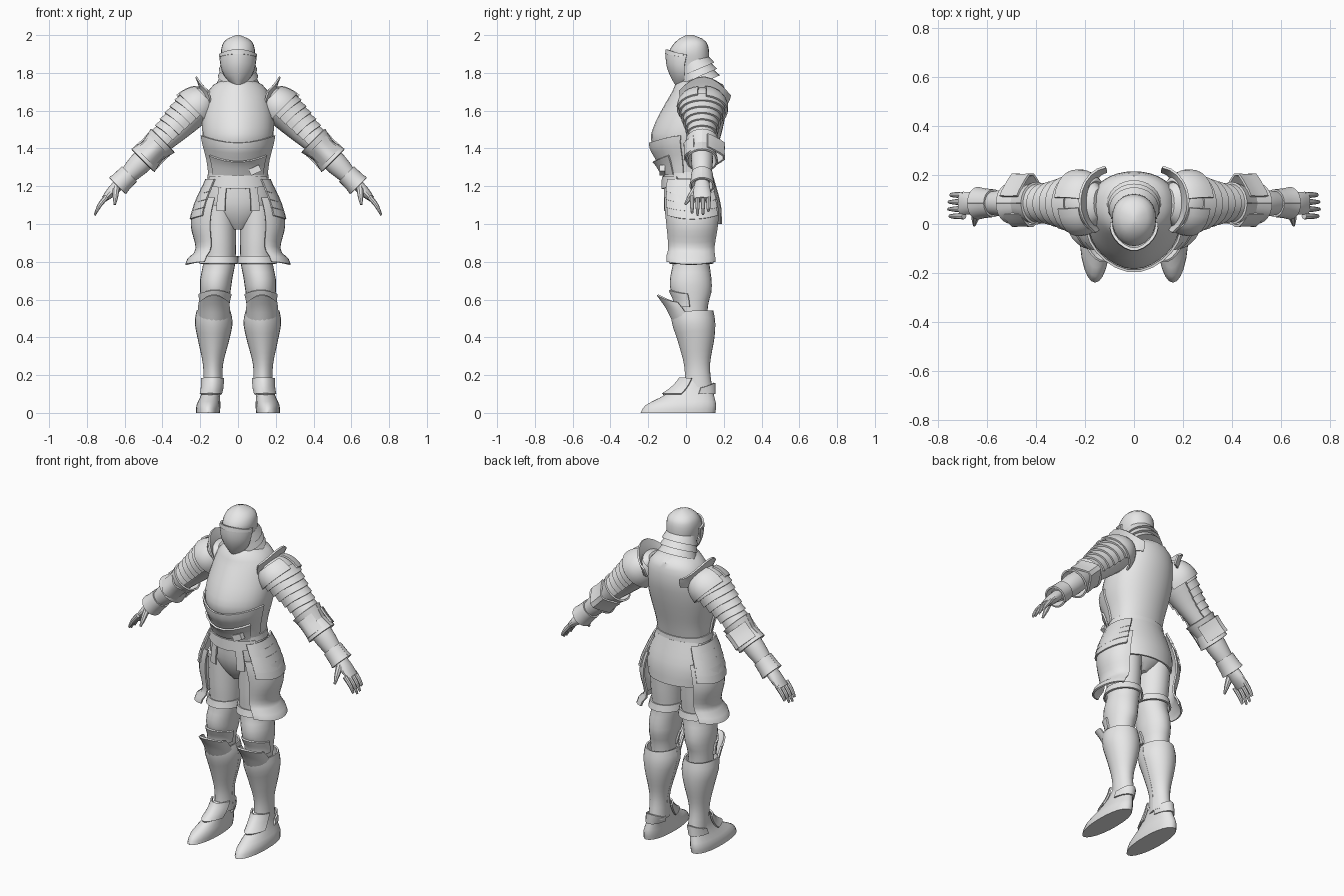
import bpy, bmesh
from math import sin, cos, radians
from mathutils import Matrix, Vector

cube = bpy.data.objects.get("Cube")
if cube:
    bpy.data.objects.remove(cube, do_unlink=True)

shade = .8
steel = bpy.data.materials.new("pale_steel")
steel.use_nodes = True
steel.diffuse_color = (shade, shade, shade, 1)
steel.node_tree.nodes["Principled BSDF"].inputs["Base Color"].default_value = steel.diffuse_color
parts = []


def shift(x=0, y=0, z=0):
    return Matrix.Translation((x, y, z))


def spin(angle, axis):
    return Matrix.Rotation(radians(angle), 4, axis)


def extents(sizes):
    """Expand half sizes into left, right, front and back limits."""
    if len(sizes) == 2:
        width, depth = sizes
        return Vector((-width, width, -depth, depth))
    if len(sizes) == 3:
        width, front, back = sizes
        return Vector((-width, width, front, back))
    return Vector(sizes)


def form(*keys):
    """Smooth body shape: limits of the cross-section at any height."""
    marks = [(key[0], extents(key[1:])) for key in keys]
    last = len(marks) - 1

    def at(height):
        i = max(k for k in range(last) if k == 0 or marks[k][0] <= height)
        (low, a), (high, b) = marks[i], marks[i + 1]
        (below, before), (above, after) = marks[max(i - 1, 0)], marks[min(i + 2, last)]
        span = high - low
        u = min(1, max(0, (height - low) / span))
        v = 1 - u
        rise = (b - before) * (span / (high - below))
        leave = (after - a) * (span / (above - low))
        return (a * (1 + 2 * u) + rise * u) * v * v + (b * (1 + 2 * v) - leave * v) * u * u
    return at


def skin(name, shape, low, high, gap=(0, 0), arc=None, toward=270, peak=0, dip=0, keel=0,
         broad=1, frame=Matrix(), mirror=False, rows=6, sides=24):
    """Cover a stretch of a shape; an arc gives an open plate, no arc a closed solid.
    A broad value under one squares off the back half."""
    bm = bmesh.new()
    start, end = arc or (0, 360)
    steps = max(4, round(sides * (end - start) / 360))
    grid = []
    for k in range(rows + 1):
        f = k / rows
        height = low + (high - low) * f
        left, right, front, back = shape(height)
        grow = gap[0] + (gap[1] - gap[0]) * f
        row = []
        for i in range(steps + 1 if arc else steps):
            a = radians(start + (end - start) * i / steps)
            facing = max(0, cos(a - radians(toward)))
            depth = sin(a) if sin(a) < 0 else sin(a) ** broad
            x = (left + right) / 2 + cos(a) * ((right - left) / 2 + grow)
            y = (front + back) / 2 + depth * ((back - front) / 2 + grow) * (1 + keel * facing ** 8)
            z = height + facing ** 2 * (peak * f + dip * (1 - f))
            row.append(bm.verts.new(frame @ Vector((x, y, z))))
        grid.append(row)
    for under, over in zip(grid, grid[1:]):
        for i in range(steps):
            j = (i + 1) % len(under)
            bm.faces.new((under[i], under[j], over[j], over[i]))
    if not arc:
        bm.faces.new(grid[0][::-1])
        bm.faces.new(grid[-1])
    finish(name, bm, mirror, arc)


def finish(name, bm, mirror=False, open_plate=None):
    bmesh.ops.recalc_face_normals(bm, faces=bm.faces)
    mesh = bpy.data.meshes.new(name)
    bm.to_mesh(mesh)
    bm.free()
    mesh.materials.append(steel)
    obj = bpy.data.objects.new(name, mesh)
    bpy.context.collection.objects.link(obj)
    if open_plate:
        solid = obj.modifiers.new("thickness", 'SOLIDIFY')
        solid.thickness, solid.offset = .01, 0
    if mirror:
        obj.modifiers.new("mirror", 'MIRROR')
    parts.append(obj)


FULL, FRONT, BACK = (-180, 180), (190, 350), (20, 160)

# Helmet, visor and neck lames
head = form((1.74, .07, -.03, .11), (1.84, .08, -.07, .12), (1.91, .09, -.09, .122),
            (1.96, .078, -.06, .11), (1.985, .05, -.03, .08), (2, .01, 0, .04))
visor = form((1.73, .015, -.045, .02), (1.78, .065, -.075, .06), (1.84, .088, -.095, .08),
             (1.92, .095, -.094, .115))
collar = form((0, .112, .108), (.05, .09, .086))
skin("helmet_skull", head, 1.74, 2, broad=.8, rows=14)
skin("visor", visor, 1.73, 1.9, arc=(180, 360), keel=.07, peak=.02)
skin("visor_brow", visor, 1.885, 1.9, gap=(.004, .002), arc=FRONT, keel=.07, peak=.025, dip=.015)
for k in range(3):
    skin("neck_lame", collar, 0, .05, gap=(-.005 * k, -.003 * k), rows=2,
         frame=shift(y=.08 - .01 * k, z=1.745 + .036 * k) @ spin(23, 'X'))

# Breastplate and belly plates
torso = form((1.25, .15, -.11, .13), (1.34, .16, -.135, .15), (1.45, .185, -.175, .18),
             (1.53, .19, -.155, .2), (1.62, .18, -.11, .215), (1.7, .16, -.065, .21),
             (1.745, .12, -.045, .19), (1.77, .07, -.01, .14))
skin("cuirass", torso, 1.25, 1.77, keel=.06, broad=.75, rows=16, sides=32)
skin("belly_plate", torso, 1.27, 1.47, gap=(.004, .008), arc=FRONT, keel=.06, peak=-.04)
skin("lower_belly_plate", torso, 1.26, 1.38, gap=(.008, .014), arc=(215, 325), keel=.06, peak=-.05)
skin("waist_belt", torso, 1.24, 1.275, gap=(.014, .006), broad=.75, rows=2)
buckle = bmesh.new()
bmesh.ops.create_cube(buckle, size=1, matrix=shift(.09, -.125, 1.285) @ spin(-25, 'Y')
                      @ Matrix.Diagonal((.06, .03, .035, 1)))
finish("belt_buckle", buckle)

# Hips
hips = form((.97, .04, -.03, .09), (1.02, .13, -.065, .14), (1.1, .19, -.095, .165),
            (1.25, .15, -.105, .13))
skirt = form((1, .19, -.12, .185), (1.1, .2, -.12, .18), (1.25, .16, -.12, .14))
skin("pelvis", hips, .97, 1.25, rows=8)
skin("front_fauld", skirt, 1.21, 1.25, gap=(.006, .004), arc=(205, 335), dip=-.025)
skin("rear_skirt", skirt, 1, 1.25, arc=(30, 150), broad=.85)
skin("front_strap", skirt, 1.07, 1.23, arc=(290, 304), mirror=True)

# Thighs and the puffed side tassets with their overlapping hip lames
thigh = form((.46, .06, .19, -.04, .11), (.58, .055, .195, -.05, .118), (.64, .04, .2, -.08, .135),
             (.71, .03, .2, -.085, .135), (.79, .015, .185, -.07, .125),
             (.9, .01, .19, -.075, .135), (1.1, .01, .2, -.08, .15))
tasset = form((.8, .06, .275, -.1, .155), (.83, .05, .262, -.1, .155), (.87, .05, .22, -.09, .15),
              (1, .03, .245, -.1, .17), (1.1, .02, .228, -.11, .17), (1.25, 0, .16, -.11, .14))
skin("thigh", thigh, .46, 1.1, rows=18, mirror=True)
skin("thigh_hem", thigh, .79, .83, gap=(.016, .006), arc=FULL, rows=2, mirror=True)
skin("side_tasset", tasset, .8, 1.14, arc=(-85, 75), toward=0, dip=-.015, rows=12, mirror=True)
for k in range(4):
    base = 1.05 + .042 * k
    skin("hip_lame", tasset, base, base + .06, gap=(.01, .002), arc=(-62, 62), toward=0,
         dip=-.025, rows=2, mirror=True)

# Knees, greaves and shoes
greave = form((.12, .085, .178, 0, .135), (.25, .085, .18, 0, .122), (.4, .048, .21, -.035, .146),
              (.48, .033, .224, -.06, .15), (.54, .045, .215, -.07, .14))
wing = form((.49, .045, .21, -.065, .13), (.54, .045, .21, -.1, .12), (.585, .05, .205, -.145, .1))
shoe = form((0, .096, .222, -.24, .155), (.04, .093, .22, -.215, .16), (.085, .095, .2, -.13, .15),
            (.13, .09, .185, -.06, .14), (.18, .09, .178, -.01, .13))
skin("greave", greave, .12, .54, arc=FULL, keel=.06, peak=-.02, rows=12, mirror=True)
skin("knee_wing", wing, .49, .585, arc=FRONT, keel=.06, peak=.04, mirror=True)
skin("knee_cap", thigh, .56, .63, gap=(.008, .006), arc=FRONT, keel=.05, peak=.02, mirror=True)
skin("shoe", shoe, 0, .18, broad=.8, rows=9, mirror=True)
skin("ankle_guard", shoe, .1, .185, gap=(.008, .016), arc=(200, 340), keel=.1, mirror=True)
skin("heel_guard", shoe, .1, .13, gap=(.006, .012), arc=BACK, toward=90, peak=.03, mirror=True)

# Arms run straight down and outwards from the shoulder
arm_line = shift(.2, .085, 1.64) @ spin(135, 'Y')
arm = form((-.08, .03, .06), (-.04, .075, .1), (.02, .093, .115), (.1, .088, .095),
           (.2, .075, .07), (.34, .056, .056), (.45, .06, .057), (.6, .036, .04))


def arm_part(name, shape, low, high, **options):
    skin(name, shape, low, high, mirror=True, **{"frame": arm_line, "toward": 180, **options})


arm_part("arm", arm, -.08, .6, rows=20)
for k in range(6):
    top = .025 + .042 * k
    arm_part("arm_lame", arm, top, top + .048, gap=(.002, .014), arc=(65, 295), peak=.012, rows=2)
arm_part("shoulder_blade_plate", arm, -.06, .06, gap=(.005, .024), arc=(25, 170))
arm_part("front_shoulder_plate", arm, -.04, .045, gap=(.005, .018), arc=(190, 310))
flange = form((1.63, .085, .125), (1.66, .1, .14), (1.68, .122, .145))
skin("shoulder_flange", flange, 1.63, 1.68, arc=(-60, 82), toward=0, peak=.1,
     frame=shift(.1, .09), mirror=True)

# Elbow guards and gauntlet cuffs
arm_part("upper_elbow_cuff", arm, .28, .36, gap=(.022, .01), arc=FULL, rows=2)
arm_part("lower_elbow_cuff", arm, .36, .43, gap=(.01, .022), arc=FULL, rows=2)
arm_part("elbow_point", arm, .31, .41, gap=(.026, .026), arc=BACK, toward=90, keel=.45)
arm_part("elbow_front_wing", arm, .31, .41, gap=(.018, .018), arc=(215, 325), toward=270, keel=.25)
arm_part("wrist_cuff", arm, .53, .62, gap=(.003, .022), arc=FULL, rows=3)

# Hands
palm = form((.58, .03, .036), (.66, .028, .046), (.72, .016, .047))
finger = form((.7, -.014, .014, -.013, .013), (.76, -.006, .018, -.011, .011),
              (.815, .018, .03, -.006, .006))
thumb = form((0, .018, .02), (.06, .015, .015), (.11, .006, .006))
arm_part("palm", palm, .58, .72, sides=14)
for k, reach in enumerate((.8, .815, .81, .79)):
    arm_part("finger", finger, .7, reach, sides=8,
             frame=arm_line @ shift(y=-.053 + .029 * k))
outward = Vector((.6, -.6, .7)).to_track_quat('Z', 'Y').to_matrix().to_4x4()
arm_part("thumb", thumb, 0, .11, sides=8, frame=arm_line @ shift(y=-.03, z=.63) @ outward)

# Settle modifiers, then smooth while keeping plate edges crisp
bpy.ops.object.select_all(action='DESELECT')
for obj in parts:
    obj.select_set(True)
bpy.context.view_layer.objects.active = parts[0]
bpy.ops.object.convert(target='MESH')
bpy.ops.object.shade_smooth_by_angle(angle=radians(38))
